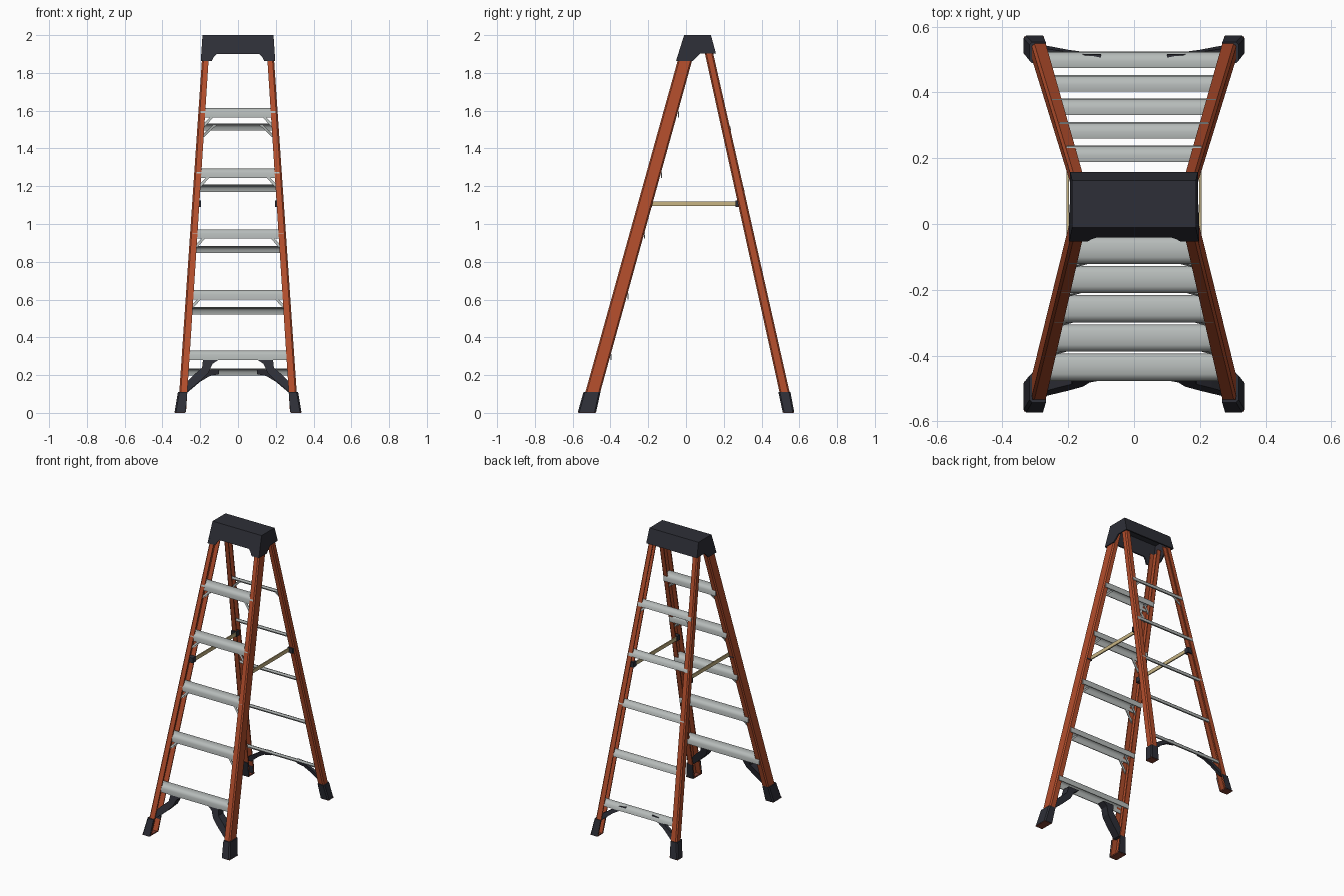
import bpy, bmesh, math
from mathutils import Vector

if "Cube" in bpy.data.objects:
    bpy.data.objects.remove(bpy.data.objects["Cube"])


def material(name, rgb):
    m = bpy.data.materials.new(name)
    m.diffuse_color = (*rgb, 1)
    m.use_nodes = True
    m.node_tree.nodes["Principled BSDF"].inputs["Base Color"].default_value = m.diffuse_color
    return m


ORANGE = material("orange fibreglass", (0.45, 0.075, 0.025))
BLACK = material("black plastic", (0.027, 0.028, 0.038))
GREY = material("aluminium grey", (0.47, 0.50, 0.49))
BEIGE = material("beige bar", (0.58, 0.46, 0.23))
RED = material("dark red sole", (0.22, 0.05, 0.03))


def loft(name, a, b, mat, mirror=False, smooth=False):
    """Closed solid between two matching 3D outlines."""
    bm = bmesh.new()
    va, vb = [bm.verts.new(p) for p in a], [bm.verts.new(p) for p in b]
    n = len(va)
    bm.faces.new(va[::-1])
    bm.faces.new(vb)
    for i in range(n):
        j = (i + 1) % n
        bm.faces.new((va[i], va[j], vb[j], vb[i]))
    bmesh.ops.recalc_face_normals(bm, faces=bm.faces)
    me = bpy.data.meshes.new(name)
    bm.to_mesh(me)
    bm.free()
    me.materials.append(mat)
    if smooth:
        for p in me.polygons:
            p.use_smooth = True
        me.set_sharp_from_angle(angle=math.radians(50))
    ob = bpy.data.objects.new(name, me)
    bpy.context.collection.objects.link(ob)
    if mirror:
        ob.modifiers.new("mirror", 'MIRROR').use_mirror_merge = False
    return ob


def plate(name, pts, vec, mat, mirror=False, smooth=False):
    v = Vector(vec)
    return loft(name, pts, [Vector(p) + v for p in pts], mat, mirror, smooth)


def channel(xo, xi, y0, y1, z, t):
    """C section with its web outside and its flanges pointing inward."""
    c = 0.008
    pts = [(xi, y0), (xo - c, y0), (xo, y0 + c), (xo, y1 - c), (xo - c, y1), (xi, y1),
           (xi, y1 - t), (xo - t, y1 - t), (xo - t, y0 + t), (xi, y0 + t)]
    return [(x, y, z) for x, y in pts]


def thicken(path, t):
    """Turn an open 2D path into a closed strip, offset to its right."""
    out = []
    for i, p in enumerate(path):
        a, b = Vector(path[max(i - 1, 0)]), Vector(path[min(i + 1, len(path) - 1)])
        d = (b - a).normalized()
        out.append((p[0] + d.y * t, p[1] - d.x * t))
    return list(path) + out[::-1]


def outer(z):
    return 0.318 - 0.068 * z


def front_y(z):
    return -0.562 + 0.277 * z


def rear_y(z):
    return 0.572 - 0.225 * z


# Rails, feet and soles
TOP = 1.93
for side, bot, top, fb, ft in (
        ("front", (-0.562, -0.483), (-0.026, 0.05), (-0.573, -0.476), (-0.543, -0.453)),
        ("rear", (0.518, 0.572), (0.094, 0.138), (0.512, 0.573), (0.489, 0.553))):
    loft(side + "_rail", channel(outer(0), outer(0) - 0.043, *bot, 0.005, 0.007),
         channel(outer(TOP), outer(TOP) - 0.035, *top, TOP, 0.007), ORANGE, True)
    loft(side + "_foot", channel(0.336, 0.277, *fb, 0.003, 0.011),
         channel(0.318, 0.268, *ft, 0.11, 0.009), BLACK, True)
    plate(side + "_sole", [(0.28, fb[0] + 0.003, 0), (0.334, fb[0] + 0.003, 0),
                           (0.334, fb[1] - 0.003, 0), (0.28, fb[1] - 0.003, 0)],
          (0, 0, 0.008), RED, True)

# Steps
for i in range(5):
    # deep front treads: rounded channel, open below
    z = 0.33 + 0.321 * i
    y0 = front_y(z - 0.03) + 0.002
    y1 = y0 + 0.083
    path = [(y0, z - 0.05), (y0, z - 0.022), (y0 + 0.006, z - 0.008), (y0 + 0.02, z),
            (y1 - 0.02, z), (y1 - 0.006, z - 0.008), (y1, z - 0.022), (y1, z - 0.05)]
    w = outer(z) - 0.01
    plate("front_step", [(-w, y, zz) for y, zz in thicken(path, 0.005)], (2 * w, 0, 0),
          GREY, smooth=True)
    # small tilted end brackets
    if i:
        for off in (0.010, 0.066):
            pts = [(w, -0.12), (w, -0.10), (w - 0.055, -0.045), (w - 0.073, -0.045)]
            plate("step_bracket", [(x, front_y(z + d) + off, z + d) for x, d in pts],
                  (0, 0.005, 0), GREY, True)
    # narrow rear rungs: quarter round facing backwards
    z = 0.236 + 0.324 * i
    y0 = 0.475 - 0.0715 * i
    path = [(y0, z - 0.004), (y0 + 0.02, z), (y0 + 0.036, z - 0.006),
            (y0 + 0.046, z - 0.018), (y0 + 0.05, z - 0.037)]
    w = outer(z) - 0.009
    plate("rear_step", [(-w, y, zz) for y, zz in thicken(path, 0.004)], (2 * w, 0, 0),
          GREY, smooth=True)

# Larger brackets under the top rear rung
w = outer(1.5) - 0.009
plate("rear_bracket", [(x, rear_y(zz) - 0.012, zz) for x, zz in
                       ((w, 1.435), (w, 1.455), (w - 0.075, 1.525), (w - 0.095, 1.525))],
      (0, -0.006, 0), GREY, True)

# Black corner braces at the bottom
fb = [(0.29, 0.11), (0.285, 0.15), (0.235, 0.20), (0.19, 0.24), (0.185, 0.283), (0.10, 0.283),
      (0.135, 0.26), (0.155, 0.215), (0.20, 0.17), (0.27, 0.11)]
plate("front_brace", [(x, front_y(z) + 0.008, z) for x, z in fb], (0, 0.055, 0), BLACK, True)
rb = [(0.29, 0.11), (0.285, 0.14), (0.20, 0.195), (0.15, 0.228), (0.10, 0.232), (0.10, 0.205),
      (0.15, 0.195), (0.20, 0.165), (0.265, 0.11)]
plate("rear_brace", [(x, rear_y(z) - 0.005, z) for x, z in rb], (0, -0.022, 0), BLACK, True)

# Spreader bars with pivot pads
plate("spreader_bar", [(0.198, -0.185, 1.095), (0.206, -0.185, 1.095),
                       (0.206, -0.185, 1.12), (0.198, -0.185, 1.12)], (0, 0.46, 0), BEIGE, True)
for y in (-0.215, 0.262):
    plate("spreader_pivot", [(0.196, y, 1.09), (0.236, y, 1.09), (0.236, y, 1.125),
                             (0.196, y, 1.125)], (0, 0.035, 0), BLACK, True)


# Hollow top cap: top plate, front and rear skirts, two sides
def cap_x(z):
    return 0.188 + (2 - z) * 0.065


plate("cap_top", [(-0.188, -0.01, 2), (0.188, -0.01, 2), (0.188, 0.132, 2), (-0.188, 0.132, 2)],
      (0, 0, -0.012), BLACK)
half = [(cap_x(2), 2), (cap_x(1.862), 1.862), (0.14, 1.862), (0.128, 1.885), (0.112, 1.9)]
front = half + [(-x, z) for x, z in half[::-1]]
plate("cap_front", [(x, -0.01 - (2 - z) * 0.31, z) for x, z in front], (0, 0.01, 0), BLACK)
rear = [(cap_x(2), 2), (cap_x(1.902), 1.902), (-cap_x(1.902), 1.902), (-cap_x(2), 2)]
plate("cap_rear", [(x, 0.132 + (2 - z) * 0.27, z) for x, z in rear], (0, -0.01, 0), BLACK)
side = [(-0.01, 2), (0.132, 2), (0.158, 1.902), (0.075, 1.902), (0.035, 1.862), (-0.053, 1.862)]
plate("cap_side", [(cap_x(z), y, z) for y, z in side], (-0.009, 0, 0), BLACK, True)
